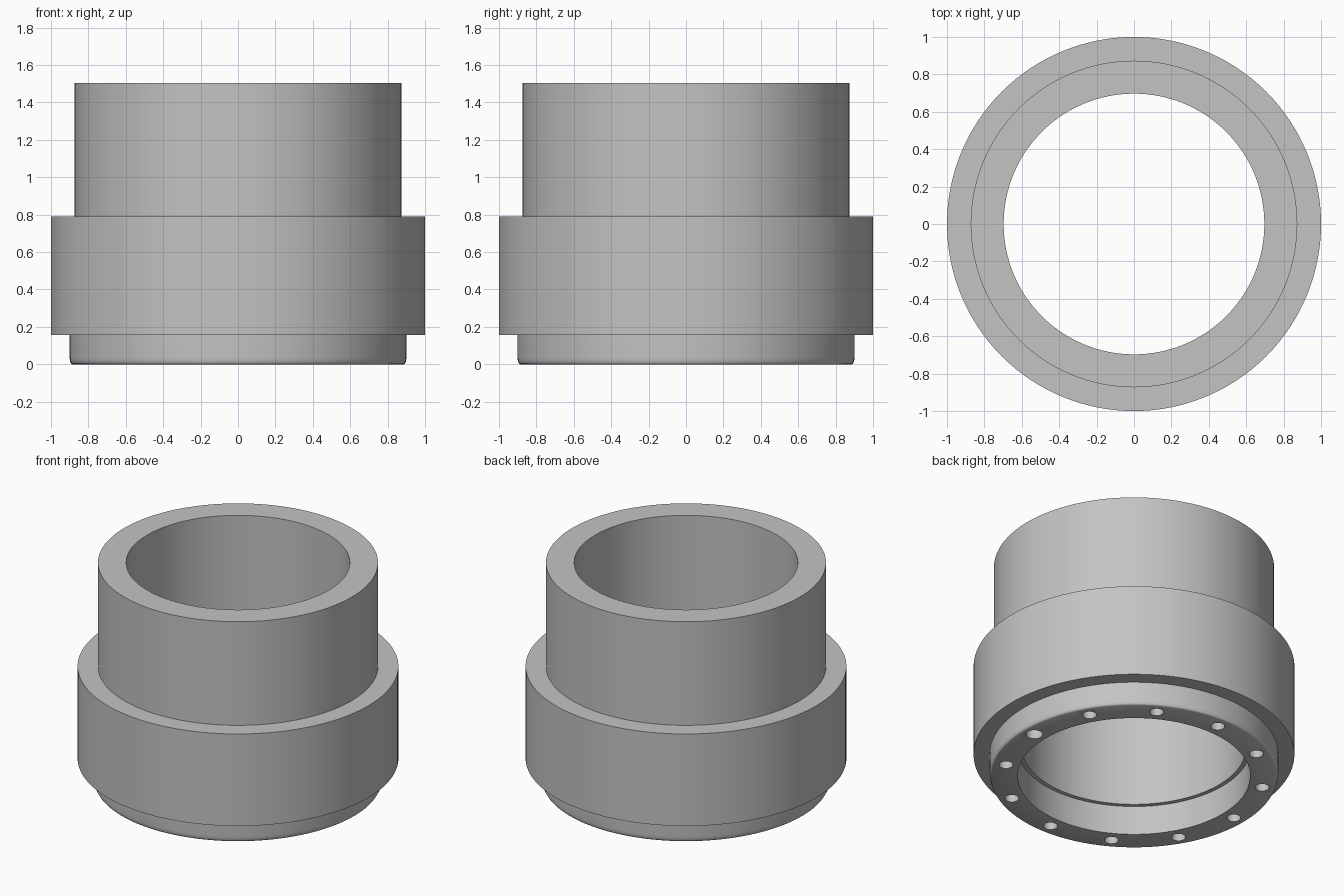
import bpy, bmesh
from math import cos, sin, pi, radians
from mathutils import Matrix

if "Cube" in bpy.data.objects:
    bpy.data.objects.remove(bpy.data.objects["Cube"], do_unlink=True)

grey = bpy.data.materials.new("plain grey")
grey.use_nodes = True
grey.diffuse_color = (0.55, 0.55, 0.55, 1)
grey.node_tree.nodes["Principled BSDF"].inputs["Base Color"].default_value = (0.55, 0.55, 0.55, 1)


def make_object(name, bm):
    bmesh.ops.recalc_face_normals(bm, faces=bm.faces)
    mesh = bpy.data.meshes.new(name)
    bm.to_mesh(mesh)
    bm.free()
    mesh.materials.append(grey)
    obj = bpy.data.objects.new(name, mesh)
    bpy.context.collection.objects.link(obj)
    return obj


def lathe(name, profile, segments):
    """Turn a closed (radius, height) profile around z."""
    bm = bmesh.new()
    rings = []
    for i in range(segments):
        a = 2 * pi * i / segments
        rings.append([bm.verts.new((r * cos(a), r * sin(a), z)) for r, z in profile])
    for i, ring in enumerate(rings):
        following = rings[(i + 1) % segments]
        for j in range(len(profile)):
            k = (j + 1) % len(profile)
            bm.faces.new((ring[j], following[j], following[k], ring[k]))
    return make_object(name, bm)


# Turned body: rounded spigot, wide collar, upper sleeve and stepped bore
fillet = [(0.887 + 0.013 * sin(t * pi / 8), 0.035 * (1 - cos(t * pi / 8))) for t in range(5)]
profile = fillet + [
    (0.9, 0.157), (1.0, 0.157), (1.0, 0.79), (0.873, 0.79), (0.873, 1.503),
    (0.697, 1.503), (0.697, 0.2), (0.725, 0.2), (0.725, 0),
]
body = lathe("flanged_sleeve", profile, 128)

# Ring of blind holes in the underside, one slightly larger
bm = bmesh.new()
for i in range(12):
    a = radians(30 * i)
    radius = 0.053 if i == 0 else 0.044
    bmesh.ops.create_cone(
        bm, cap_ends=True, segments=24, radius1=radius, radius2=radius, depth=0.3,
        matrix=Matrix.Translation((0.811 * cos(a), 0.811 * sin(a), 0)))
cutter = make_object("hole_cutter", bm)
cutter.hide_render = True

bpy.ops.object.select_all(action="DESELECT")
bpy.context.view_layer.objects.active = body
body.select_set(True)
cut = body.modifiers.new("holes", "BOOLEAN")
cut.operation = "DIFFERENCE"
cut.solver = "EXACT"
cut.object = cutter
bpy.ops.object.modifier_apply(modifier=cut.name)
bpy.data.objects.remove(cutter, do_unlink=True)

bpy.ops.object.shade_smooth_by_angle(angle=radians(35))
